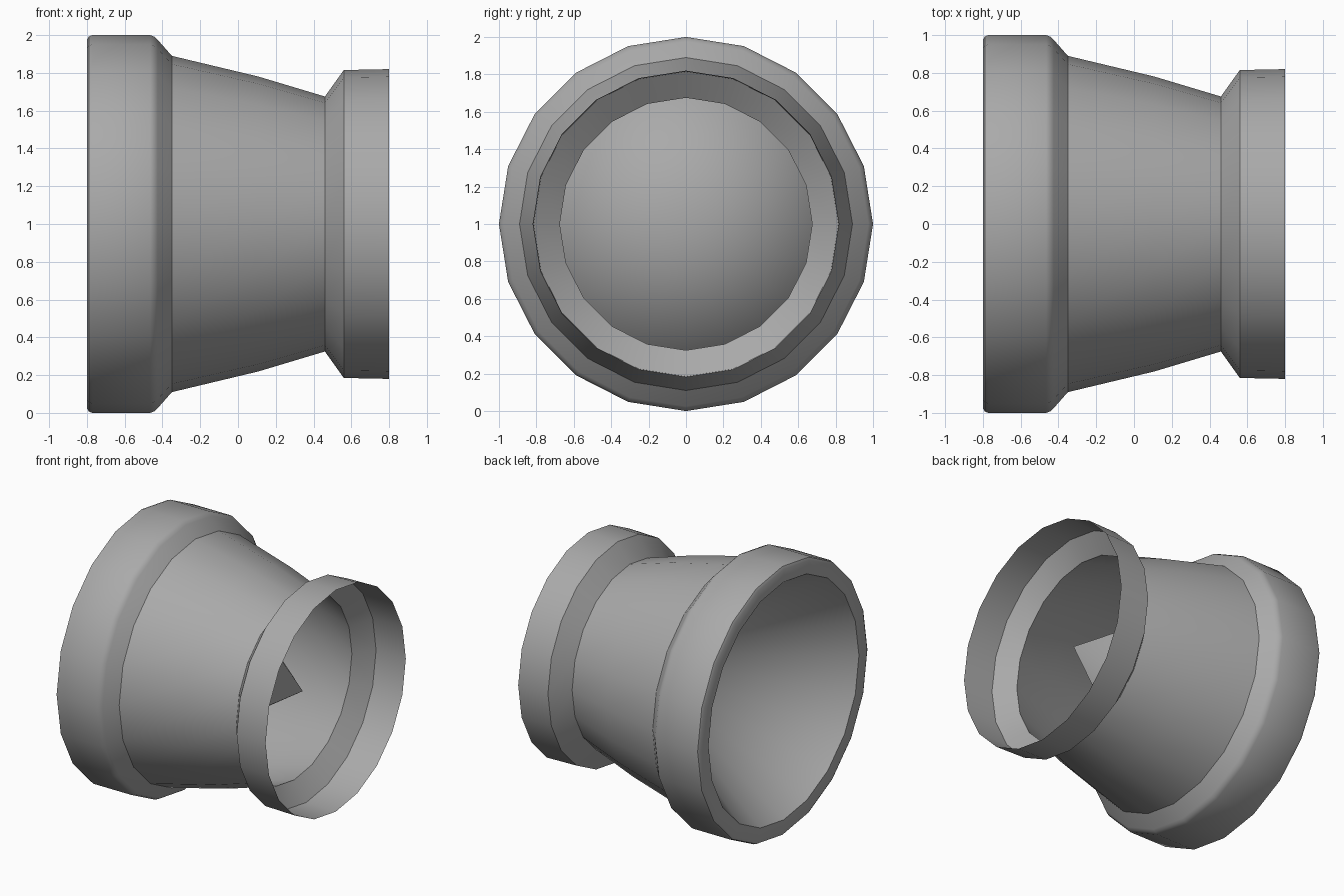
import bpy, bmesh
from math import cos, sin, tau, radians

SIDES = 20

cube = bpy.data.objects.get("Cube")
if cube:
    bpy.data.objects.remove(cube, do_unlink=True)

grey = bpy.data.materials.new("mid_grey")
grey.use_nodes = True
colour = (0.4, 0.4, 0.4, 1)
grey.diffuse_color = colour
grey.node_tree.nodes["Principled BSDF"].inputs["Base Color"].default_value = colour


def lathe(name, profile):
    """Turn (x, radius) points around the x direction at z = 1."""
    bm = bmesh.new()
    rings = []
    for x, r in profile:
        count = SIDES if r > 0 else 1
        ring = [bm.verts.new((x, r * cos(tau * k / SIDES), 1 + r * sin(tau * k / SIDES)))
                for k in range(count)]
        rings.append(ring)
    for a, b in zip(rings, rings[1:]):
        for k in range(SIDES):
            n = (k + 1) % SIDES
            if len(b) == 1:
                bm.faces.new((a[k], b[0], a[n]))
            else:
                bm.faces.new((a[k], b[k], b[n], a[n]))
    mesh = bpy.data.meshes.new(name)
    bm.to_mesh(mesh)
    bm.free()
    mesh.materials.append(grey)
    obj = bpy.data.objects.new(name, mesh)
    bpy.context.collection.objects.link(obj)
    bpy.ops.object.select_all(action="DESELECT")
    obj.select_set(True)
    bpy.context.view_layer.objects.active = obj
    bpy.ops.object.shade_smooth_by_angle(angle=radians(30))
    return obj


# Open thin collar, waist, tapered body and thick rounded rim
lathe("housing", [
    (0.8, 0.82), (0.56, 0.815), (0.46, 0.675), (0.11, 0.78), (-0.35, 0.89),
    (-0.425, 0.975), (-0.44, 0.99), (-0.465, 1.0), (-0.77, 1.0),
    (-0.79, 0.993), (-0.8, 0.975), (-0.8, 0.88)])

# Hollow cone sunk into the wide end, its tip reaching the collar
lathe("inner_cone", [(-0.8, 0.88), (0.53, 0)])
